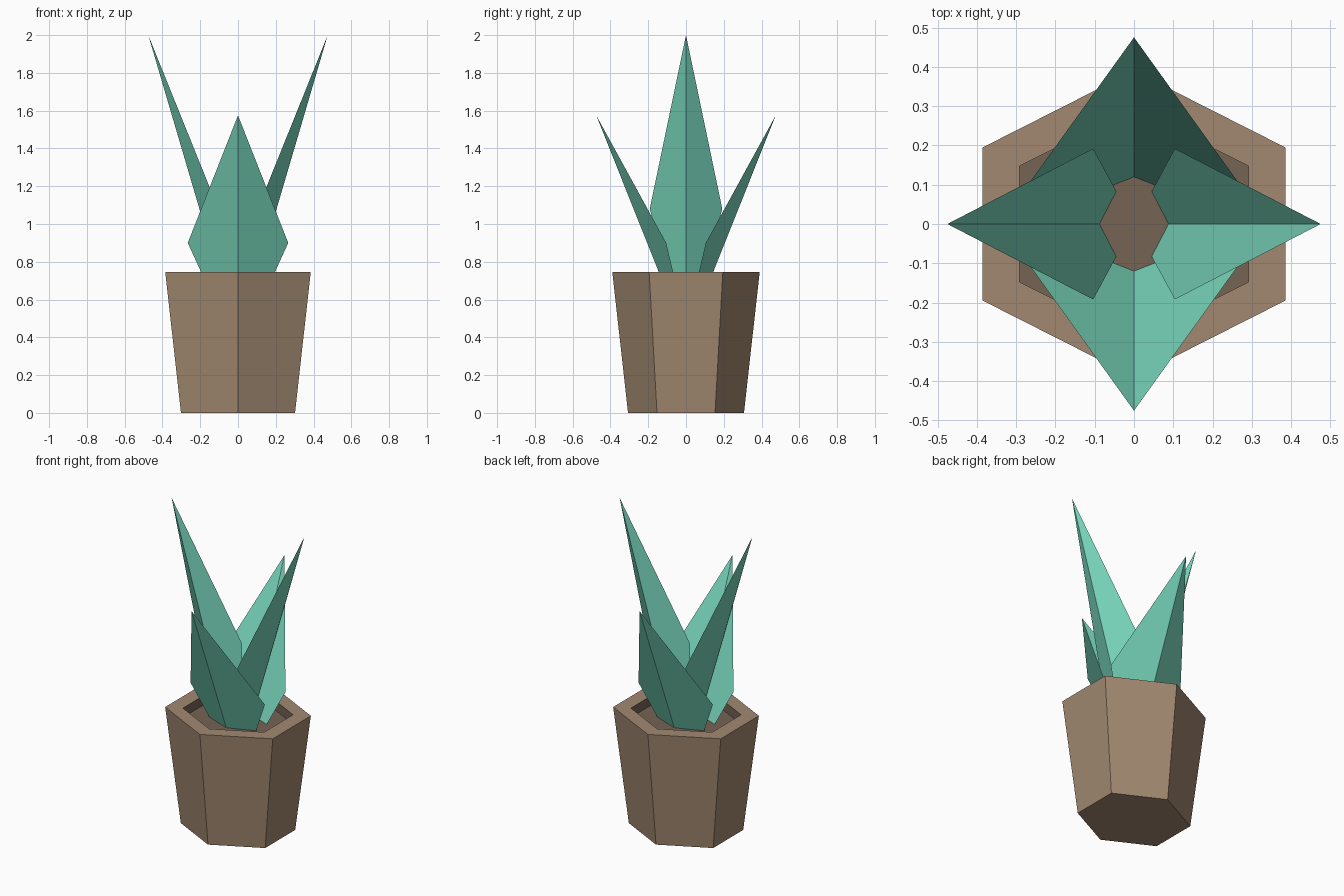
import bpy
import bmesh
import math
from mathutils import Matrix

if "Cube" in bpy.data.objects:
    bpy.data.objects.remove(bpy.data.objects["Cube"])


def material(name, rgb):
    m = bpy.data.materials.new(name)
    m.diffuse_color = (*rgb, 1)
    m.use_nodes = True
    m.node_tree.nodes["Principled BSDF"].inputs["Base Color"].default_value = m.diffuse_color
    return m


clay = material("clay", (0.36, 0.25, 0.165))
earth = material("earth", (0.18, 0.125, 0.09))
green = material("leaf_green", (0.19, 0.68, 0.50))


def finish(name, bm, mat):
    mesh = bpy.data.meshes.new(name)
    bm.to_mesh(mesh)
    bm.free()
    mesh.materials.append(mat)
    obj = bpy.data.objects.new(name, mesh)
    bpy.context.collection.objects.link(obj)
    return obj


def hex_ring(bm, rx, ry, z):
    # Hexagon with points on the y axis and flat sides on x; rx is the flat half-width
    ring = []
    for i in range(6):
        a = math.radians(90 + 60 * i)
        x = rx * math.cos(a) / math.cos(math.radians(30))
        ring.append(bm.verts.new((x, ry * math.sin(a), z)))
    return ring


def bridge(bm, rings):
    for lo, hi in zip(rings, rings[1:]):
        for i in range(6):
            j = (i + 1) % 6
            bm.faces.new((lo[i], lo[j], hi[j], hi[i]))


RIM, SOIL = 0.745, 0.685

# Tapered pot with a flat rim
bm = bmesh.new()
rings = [hex_ring(bm, 0.302, 0.307, 0), hex_ring(bm, 0.385, 0.39, RIM),
         hex_ring(bm, 0.291, 0.295, RIM)]
bm.faces.new(rings[0][::-1])
bridge(bm, rings)
finish("pot", bm, clay)

# Recessed soil with its short vertical wall
bm = bmesh.new()
rings = [hex_ring(bm, 0.291, 0.295, RIM), hex_ring(bm, 0.291, 0.295, SOIL)]
bridge(bm, rings)
bm.faces.new(rings[1])
finish("soil", bm, earth)


# Leaf: a folded sheet, each point is (outward, sideways, up)
def leaf(name, angle, tip, ridge, wide, base):
    bm = bmesh.new()
    t, r = bm.verts.new(tip), bm.verts.new(ridge)
    for s in (1, -1):
        w = bm.verts.new((wide[0], s * wide[1], wide[2]))
        b = bm.verts.new((base[0], s * base[1], base[2]))
        loop = (r, b, w, t)
        bm.faces.new(loop if s > 0 else loop[::-1])
    bm.transform(Matrix.Rotation(math.radians(angle), 4, 'Z'))
    finish(name, bm, green)


tall = ((0.475, 0, 2.0), (0.088, 0, SOIL), (0.104, 0.192, 1.08), (0.045, 0.083, SOIL))
short = ((0.475, 0, 1.575), (0.12, 0, SOIL), (0.105, 0.266, 0.90), (0.054, 0.168, SOIL))
for name, angle, shape in (("right_leaf", 0, tall), ("left_leaf", 180, tall),
                           ("back_leaf", 90, short), ("front_leaf", 270, short)):
    leaf(name, angle, *shape)
